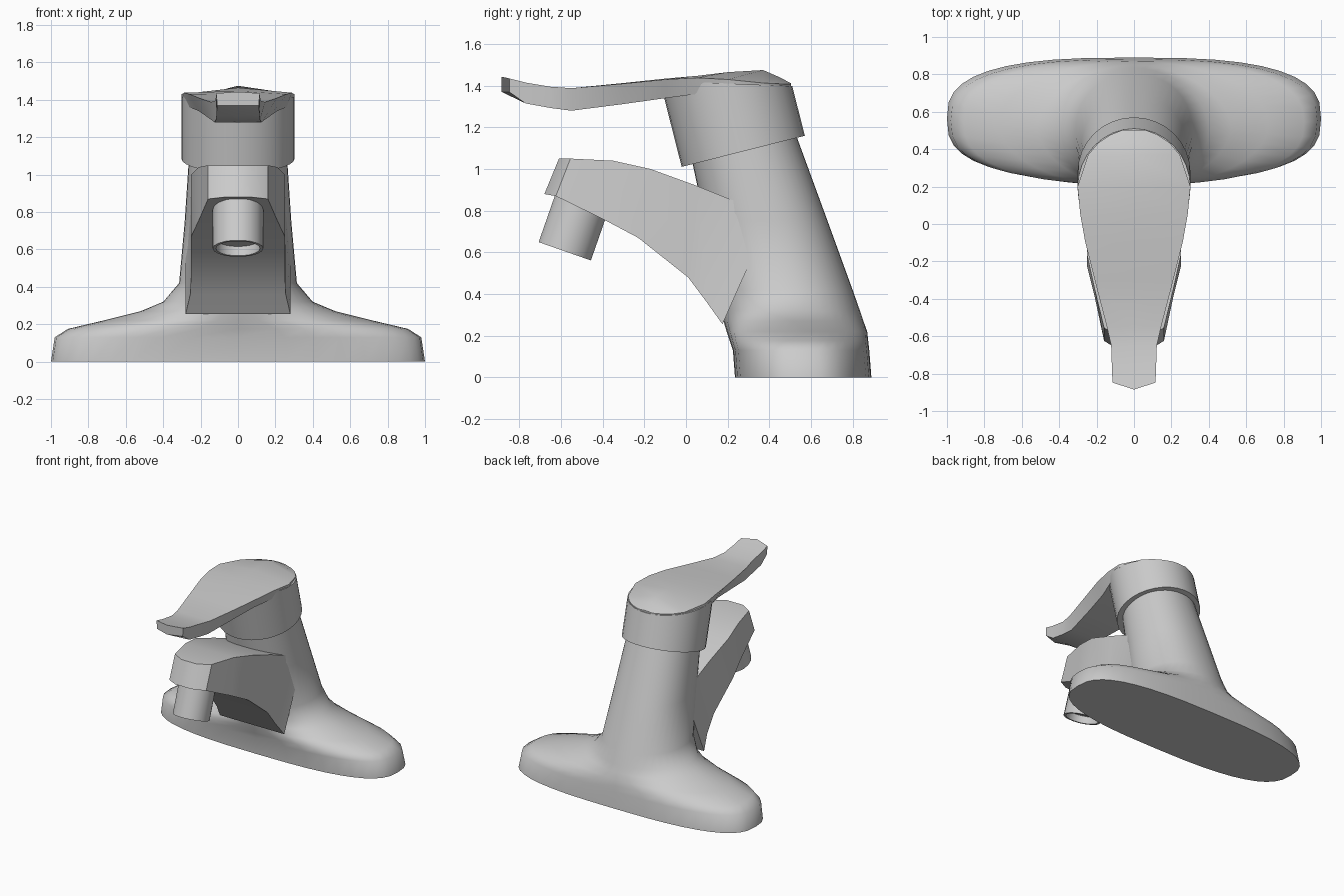
import bpy, bmesh, math
from mathutils import Vector, Matrix


def finish(name, bm, angle):
    bmesh.ops.recalc_face_normals(bm, faces=bm.faces)
    mesh = bpy.data.meshes.new(name)
    bm.to_mesh(mesh)
    bm.free()
    ob = bpy.data.objects.new(name, mesh)
    bpy.context.collection.objects.link(ob)
    bpy.ops.object.select_all(action='DESELECT')
    ob.select_set(True)
    bpy.context.view_layer.objects.active = ob
    bpy.ops.object.shade_smooth_by_angle(angle=math.radians(angle))
    return ob


def loft(name, sections, angle=35):
    """Skin a list of equal-length closed sections and cap both ends."""
    bm = bmesh.new()
    rings = [[bm.verts.new(p) for p in s] for s in sections]
    n = len(rings[0])
    for a, b in zip(rings, rings[1:]):
        for i in range(n):
            j = (i + 1) % n
            bm.faces.new((a[i], a[j], b[j], b[i]))
    bm.faces.new(rings[0])
    bm.faces.new(rings[-1])
    return finish(name, bm, angle)


def oval(z, a, y0, y1, n, count=40):
    """Horizontal superellipse ring."""
    pts = []
    for i in range(count):
        t = 2 * math.pi * i / count
        c, s = math.cos(t), math.sin(t)
        x = a * math.copysign(abs(c) ** (2 / n), c)
        y = (y0 + y1) / 2 + (y1 - y0) / 2 * math.copysign(abs(s) ** (2 / n), s)
        pts.append((x, y, z))
    return pts


def tilted_rings(stations, axis, count):
    """Circles around a leaning axis in the yz plane: (y, z, rx, ry)."""
    up = Vector((0, *axis)).normalized()
    side = Vector((0, up.z, -up.y))
    return [[Vector((0, y, z)) + Vector((rx * math.cos(t), 0, 0)) + side * (ry * math.sin(t))
             for t in (2 * math.pi * i / count for i in range(count))]
            for y, z, rx, ry in stations]


# Winged base flowing up into the leaning column: z, half width, front y, back y, roundness
loft("base_and_column", [oval(*r) for r in (
    (0.00, 1.00, 0.235, 0.89, 2.8),
    (0.13, 0.98, 0.225, 0.88, 2.7),
    (0.175, 0.91, 0.21, 0.875, 2.5),
    (0.22, 0.72, 0.195, 0.87, 2.0),
    (0.27, 0.52, 0.18, 0.852, 1.8),
    (0.32, 0.40, 0.17, 0.835, 1.9),
    (0.42, 0.315, 0.155, 0.80, 2.2),
    (0.75, 0.285, 0.09, 0.68, 2.2),
    (1.20, 0.255, -0.005, 0.515, 2.1))], 55)

# Spout: top y, z, bottom y, z, half width
loft("spout", [[(-w, ty, tz), (w, ty, tz), (w, by, bz), (-w, by, bz)]
               for ty, tz, by, bz, w in (
    (-0.61, 1.05, -0.68, 0.88, 0.07),
    (-0.555, 1.05, -0.625, 0.87, 0.16),
    (-0.35, 1.04, -0.39, 0.755, 0.21),
    (-0.17, 1.00, -0.23, 0.67, 0.25),
    (0.05, 0.92, 0.01, 0.48, 0.25),
    (0.25, 0.84, 0.10, 0.36, 0.255),
    (0.40, 0.76, 0.175, 0.255, 0.28))], 40)

# Outlet nozzle with a recessed mouth
loft("nozzle", tilted_rings((
    (-0.50, 0.84, 0.135, 0.135),
    (-0.582, 0.605, 0.135, 0.135),
    (-0.582, 0.605, 0.118, 0.118),
    (-0.565, 0.655, 0.118, 0.118)), (0.33, 0.94), 18))

# Cap collar on top of the column; its rim follows the slope of the handle top
collar = tilted_rings(((0.275, 1.085, 0.302, 0.305),
                       (0.195, 1.40, 0.302, 0.305)), (-0.245, 0.97), 32)
for p in collar[1]:
    target = 1.42 - 0.045 * p.y
    k = (target - p.z) / 0.97
    p += Vector((0, -0.245, 0.97)) * k
loft("cap_collar", collar, 35)


# Handle: y, half width, ridge z, edge z, bottom half width, bottom z, ridge y offset
def handle_section(y, w, top, edge, wb, bottom, dy=0.0):
    return [(-w, y, edge), (0, y + dy, top), (w, y, edge),
            (wb, y, bottom), (0, y + dy, bottom), (-wb, y, bottom)]


loft("handle", [handle_section(*s) for s in (
    (0.503, 0.06, 1.412, 1.408, 0.06, 1.39),
    (0.475, 0.13, 1.427, 1.408, 0.13, 1.39),
    (0.435, 0.19, 1.447, 1.41, 0.19, 1.39),
    (0.37, 0.245, 1.475, 1.413, 0.245, 1.39),
    (0.20, 0.302, 1.465, 1.43, 0.302, 1.40),
    (0.05, 0.287, 1.447, 1.438, 0.26, 1.36),
    (-0.10, 0.26, 1.434, 1.43, 0.21, 1.34),
    (-0.30, 0.21, 1.413, 1.41, 0.17, 1.312),
    (-0.55, 0.145, 1.384, 1.388, 0.125, 1.28),
    (-0.65, 0.122, 1.393, 1.395, 0.118, 1.293),
    (-0.77, 0.118, 1.415, 1.415, 0.115, 1.315),
    (-0.848, 0.115, 1.443, 1.435, 0.112, 1.37, -0.037))], 25)
